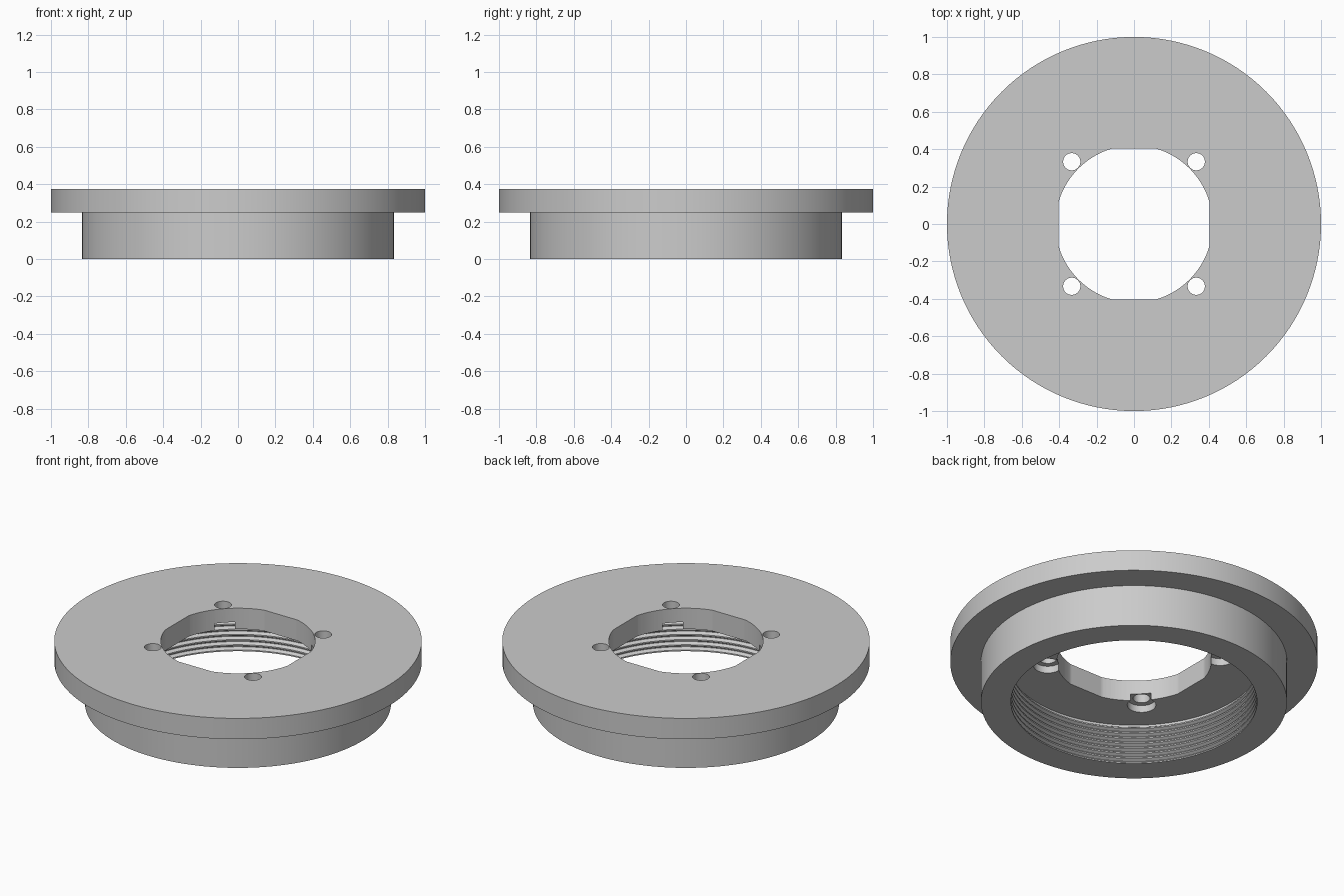
import bpy, bmesh, math

cube = bpy.data.objects.get("Cube")
if cube:
    bpy.data.objects.remove(cube, do_unlink=True)

# Key sizes
HEIGHT, CEILING = 0.375, 0.25
FLANGE_R, SPIGOT_R = 1.0, 0.833
CREST_R, ROOT_R, TURNS = 0.67, 0.6875, 8
OPEN_R, OPEN_HALF = 0.42, 0.405
SCREW_POS, SCREW_R = 0.333, 0.046
BORE_R, BORE_DEPTH = 0.078, 0.042

grey = bpy.data.materials.new("plain grey")
grey.use_nodes = True
COLOUR = (0.6, 0.6, 0.6, 1)
grey.diffuse_color = COLOUR
grey.node_tree.nodes["Principled BSDF"].inputs["Base Color"].default_value = COLOUR


def finish(name, bm):
    bmesh.ops.recalc_face_normals(bm, faces=bm.faces)
    mesh = bpy.data.meshes.new(name)
    bm.to_mesh(mesh)
    bm.free()
    mesh.materials.append(grey)
    obj = bpy.data.objects.new(name, mesh)
    bpy.context.collection.objects.link(obj)
    return obj


def lathe(name, profile, steps=128):
    bm = bmesh.new()
    verts = [bm.verts.new((r, 0, z)) for r, z in profile]
    edges = [bm.edges.new(pair) for pair in zip(verts, verts[1:])]
    bmesh.ops.spin(bm, geom=verts + edges, cent=(0, 0, 0), axis=(0, 0, 1),
                   angle=math.tau, steps=steps)
    bmesh.ops.remove_doubles(bm, verts=bm.verts, dist=1e-5)
    return finish(name, bm)


def prism(name, outline, z0, z1):
    bm = bmesh.new()
    face = bm.faces.new([bm.verts.new((x, y, z0)) for x, y in outline])
    top = bmesh.ops.extrude_face_region(bm, geom=[face])["geom"]
    moved = [v for v in top if isinstance(v, bmesh.types.BMVert)]
    bmesh.ops.translate(bm, verts=moved, vec=(0, 0, z1 - z0))
    return finish(name, bm)


def circle(cx, cy, r, n=48):
    return [(cx + r * math.cos(math.tau * i / n), cy + r * math.sin(math.tau * i / n))
            for i in range(n)]


def cut(body, cutter):
    cutter.hide_render = True
    mod = body.modifiers.new("cut", "BOOLEAN")
    mod.operation, mod.solver, mod.object = "DIFFERENCE", "EXACT", cutter
    bpy.context.view_layer.objects.active = body
    bpy.ops.object.modifier_apply(modifier=mod.name)
    bpy.data.objects.remove(cutter, do_unlink=True)


# Flanged body with a threaded socket underneath
pitch = CEILING / TURNS
profile = [(0, HEIGHT), (FLANGE_R, HEIGHT), (FLANGE_R, CEILING),
           (SPIGOT_R, CEILING), (SPIGOT_R, 0)]
for i in range(TURNS):
    z = i * pitch
    profile += [(CREST_R, z), (CREST_R, z + pitch * 0.25),
                (ROOT_R, z + pitch * 0.6), (ROOT_R, z + pitch * 0.7)]
profile[-1] = (ROOT_R, CEILING)
profile.append((0, CEILING))
body = lathe("flanged_threaded_ring", profile)

# Central opening: a circle trimmed by four flats
flat = math.acos(OPEN_HALF / OPEN_R)
outline = []
for quarter in range(4):
    for i in range(17):
        a = quarter * math.pi / 2 + flat + (math.pi / 2 - 2 * flat) * i / 16
        outline.append((OPEN_R * math.cos(a), OPEN_R * math.sin(a)))
cut(body, prism("opening_cutter", outline, 0.1, 0.5))

# Screw holes with counterbores on the underside
for sx in (-1, 1):
    for sy in (-1, 1):
        x, y = sx * SCREW_POS, sy * SCREW_POS
        cut(body, prism("counterbore_cutter", circle(x, y, BORE_R), 0.15, CEILING + BORE_DEPTH))
        cut(body, prism("screw_cutter", circle(x, y, SCREW_R), 0.15, 0.5))

# Smooth round walls, crisp edges
bpy.ops.object.select_all(action="DESELECT")
body.select_set(True)
bpy.context.view_layer.objects.active = body
bpy.ops.object.shade_smooth_by_angle(angle=math.radians(25))
